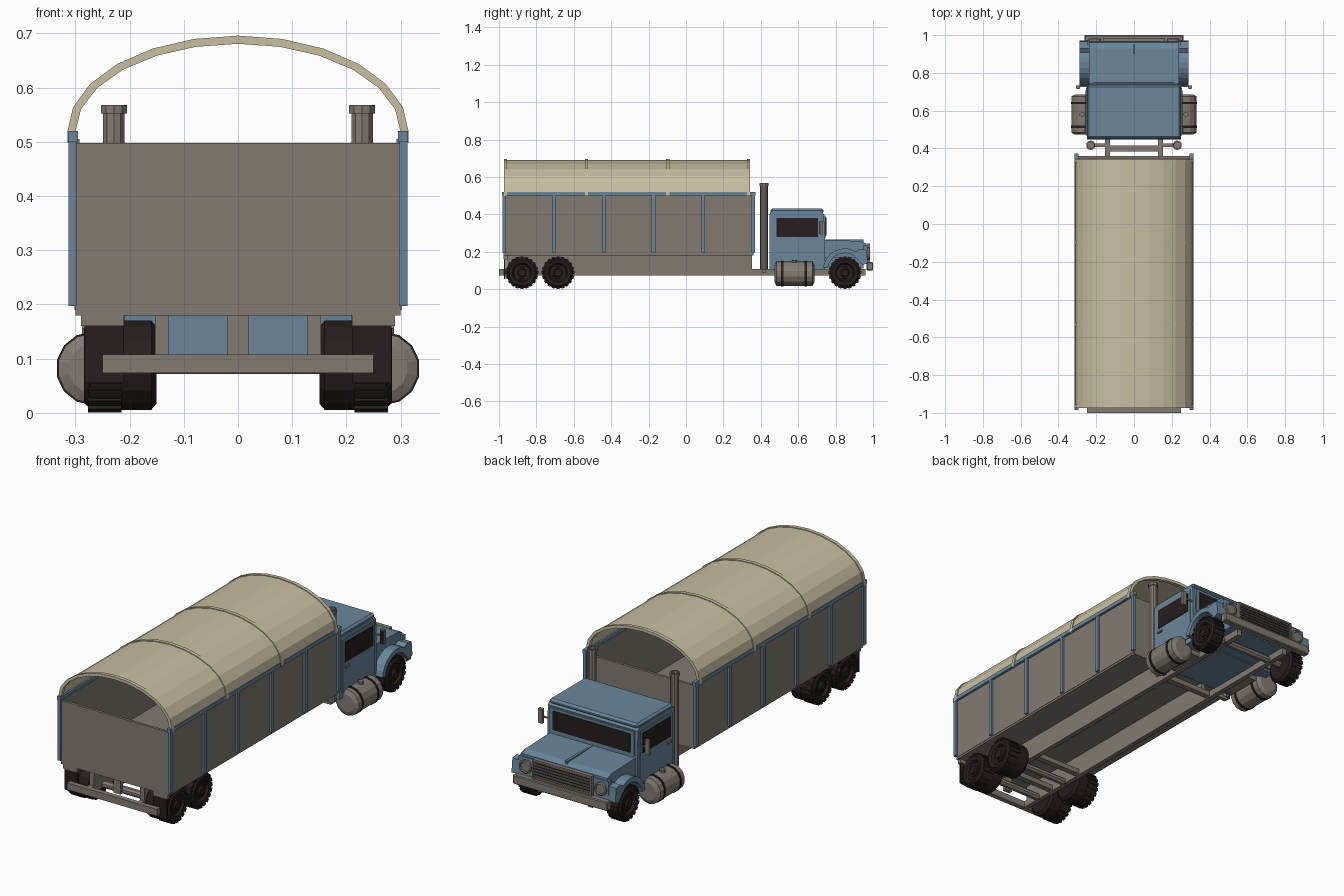
import bpy, bmesh, math
from mathutils import Matrix, Vector

if "Cube" in bpy.data.objects:
    bpy.data.objects.remove(bpy.data.objects["Cube"])


def mat(name, rgb):
    m = bpy.data.materials.new(name)
    m.diffuse_color = (*rgb, 1)
    m.use_nodes = True
    m.node_tree.nodes["Principled BSDF"].inputs["Base Color"].default_value = m.diffuse_color
    return m


BLUE = mat("steel_blue_paint", (0.145, 0.24, 0.33))
GREY = mat("warm_grey_metal", (0.225, 0.197, 0.17))
DARK = mat("dark_rubber_and_glass", (0.021, 0.013, 0.013))
CREAM = mat("cream_canvas", (0.58, 0.52, 0.36))


def finish(name, bm, material):
    bmesh.ops.recalc_face_normals(bm, faces=bm.faces)
    me = bpy.data.meshes.new(name)
    bm.to_mesh(me)
    bm.free()
    me.materials.append(material)
    ob = bpy.data.objects.new(name, me)
    bpy.context.collection.objects.link(ob)
    return ob


def add_box(bm, x, y, z):
    size = Matrix.Diagonal((x[1] - x[0], y[1] - y[0], z[1] - z[0], 1))
    mid = Matrix.Translation((sum(x) / 2, sum(y) / 2, sum(z) / 2))
    return bmesh.ops.create_cube(bm, size=1, matrix=mid @ size)


def box(name, x, y, z, material, bevel=0):
    bm = bmesh.new()
    add_box(bm, x, y, z)
    if bevel:
        bmesh.ops.bevel(bm, geom=bm.edges[:], offset=bevel, segments=1, affect='EDGES')
    return finish(name, bm, material)


def prism(name, profile, axis, t0, t1, material):
    """Extrude a closed outline: (y, z) along x, or (x, z) along y."""
    bm = bmesh.new()
    put = (lambda a, b, t: (t, a, b)) if axis == 'x' else (lambda a, b, t: (a, t, b))
    rings = [[bm.verts.new(put(a, b, t)) for a, b in profile] for t in (t0, t1)]
    n = len(profile)
    for i in range(n):
        j = (i + 1) % n
        bm.faces.new((rings[0][i], rings[0][j], rings[1][j], rings[1][i]))
    for r in rings:
        bm.faces.new(r)
    return finish(name, bm, material)


def lathe(name, profile, axis, centre, sides, material, lugs=None):
    """Spin (distance along axis, radius) points into a closed round part."""
    bm = bmesh.new()
    put = {'x': lambda t, a, b: (t, a, b), 'y': lambda t, a, b: (a, t, b),
           'z': lambda t, a, b: (a, b, t)}[axis]
    c = Vector(centre)
    rings = []
    for t, r in profile:
        angs = [2 * math.pi * (i + .5) / sides for i in range(sides)]
        rings.append([bm.verts.new(c + Vector(put(t, r * math.cos(a), r * math.sin(a)))) for a in angs])
    for p, q in zip(rings, rings[1:]):
        for i in range(sides):
            j = (i + 1) % sides
            bm.faces.new((p[i], p[j], q[j], q[i]))
    bm.faces.new(rings[0])
    bm.faces.new(rings[-1])
    if lugs:  # tread blocks around the rim
        x0, x1, r = lugs
        for i in range(20):
            v = add_box(bm, (x0, x1), (-.008, .008), (r - .012, r))['verts']
            turn = Matrix.Translation(c) @ Matrix.Rotation(2 * math.pi * i / 20, 4, 'X')
            bmesh.ops.transform(bm, matrix=turn, verts=v)
    return finish(name, bm, material)


def span(s, a, b):
    return (a, b) if s > 0 else (-b, -a)


SIDES = ((-1, "left"), (1, "right"))

# Cargo body: floor, end boards, side boards
box("cargo_floor", (-.30, .30), (-.97, .36), (.18, .195), GREY)
box("cargo_tailgate", (-.30, .30), (-.975, -.962), (.18, .498), GREY)
box("cargo_headboard", (-.30, .30), (.348, .361), (.18, .498), GREY)
for s, side in SIDES:
    box(f"cargo_side_{side}", span(s, .292, .302), (-.972, .36), (.19, .505), GREY)
    box(f"cargo_top_rail_{side}", span(s, .295, .314), (-.985, .372), (.50, .52), BLUE)
    for i in range(6):
        y = -.972 + i * .2662
        box(f"cargo_post_{side}_{i}", span(s, .298, .313), (y - .010, y + .010), (.197, .51), BLUE)


# Canvas roof and its hoops
def arch(outer, thick):
    pts = []
    for off in (0, thick):
        arc = [((.311 + outer - off) * math.cos(math.pi * i / 12),
                .518 + (.174 + outer - off) * math.sin(math.pi * i / 12)) for i in range(13)]
        arc = [(arc[0][0], .498)] + arc + [(arc[-1][0], .498)] if outer else arc
        pts += arc if off == 0 else arc[::-1]
    return pts


prism("canvas_cover", arch(0, .006), 'y', -.968, .338, CREAM)
for i, y in enumerate((-.965, -.532, -.098, .334)):
    prism(f"canvas_hoop_{i}", arch(.004, .015), 'y', y - .009, y + .009, CREAM)

# Chassis
box("rear_bumper", (-.25, .25), (-1.0, -.975), (.074, .108), GREY)
box("center_beam", (-.02, .02), (-.96, -.94), (.105, .185), GREY)
for i, y in enumerate((-.78, -.58, .40)):
    box(f"crossmember_{i}", (-.14, .14), (y - .015, y + .015), (.08, .105), GREY)
for s, side in SIDES:
    box(f"chassis_rail_{side}", span(s, .128, .153), (-.98, .96), (.074, .108), GREY)
    box(f"cargo_bearer_{side}", span(s, .128, .153), (-.96, .352), (.108, .182), GREY)
    box(f"mudflap_bracket_{side}", span(s, .21, .29), (-.975, -.955), (.16, .182), GREY)
    box(f"mudflap_{side}", span(s, .21, .283), (-.972, -.964), (.055, .165), DARK)

# Wheels and axles
R = .084
for i, (y, inner) in enumerate(((-.877, .15), (-.684, .15), (.85, .205))):
    lathe(f"axle_{i}", [(-.2, .018), (.2, .018)], 'x', (0, y, .088), 8, GREY)
    for s, side in SIDES:
        prof = [(inner, .05), (inner, .072), (inner + .01, R), (.272, R), (.284, .07),
                (.280, .052), (.268, .045), (.268, .024), (.282, .020)]
        prof = [(s * t, r) for t, r in prof]
        lathe(f"wheel_{i}_{side}", prof, 'x', (0, y, .088), 16, DARK,
              lugs=(*span(s, .215, .277), .0875))
        lathe(f"wheel_bolts_{i}_{side}", [(s * .266, .036), (s * .272, .034)], 'x', (0, y, .088), 8, DARK)

# Cab shell, roof and rear/front panels
prism("cab_body", [(.447, .105), (.447, .40), (.455, .415), (.725, .415), (.738, .40),
                   (.742, .27), (.742, .105)], 'x', -.25, .25, BLUE)
box("cab_roof", (-.247, .247), (.452, .736), (.405, .432), BLUE, .010)
box("windshield_frame", (-.235, .235), (.735, .747), (.272, .395), BLUE)
box("windshield", (-.215, .215), (.742, .750), (.287, .382), DARK)
for s, side in SIDES:
    box(f"door_{side}", span(s, .245, .254), (.468, .722), (.13, .395), BLUE)
    box(f"side_window_{side}", span(s, .250, .257), (.485, .706), (.28, .38), DARK)
    box(f"door_handle_{side}", span(s, .252, .262), (.485, .515), (.252, .261), GREY)
    # Mirrors
    box(f"mirror_arm_{side}", span(s, .25, .30), (.726, .732), (.325, .332), GREY)
    box(f"mirror_{side}", span(s, .285, .307), (.718, .733), (.292, .365), GREY)
    box(f"mirror_glass_{side}", span(s, .288, .304), (.715, .719), (.296, .361), DARK)

# Hood, nose and front fenders
prism("hood", [(.735, .17), (.735, .264), (.93, .257), (.962, .245), (.966, .17)], 'x', -.238, .238, BLUE)
box("hood_ridge", (-.006, .006), (.745, .95), (.25, .266), BLUE)
box("engine_bay", (-.19, .19), (.735, .95), (.11, .20), BLUE)
box("nose_panel", (-.25, .25), (.948, .97), (.135, .235), BLUE)
for s, side in SIDES:
    angs = [math.radians(a) for a in range(172, 55, -14)]
    ring = lambda r: [(.85 + r * math.cos(a), .10 + r * math.sin(a)) for a in angs]
    outline = ring(.118) + [(.93, .215), (.965, .21), (.972, .14), (.945, .13)] + ring(.093)[::-1]
    prism(f"fender_{side}", outline, 'x', *span(s, .19, .288), BLUE)
    lathe(f"headlight_{side}", [(.965, .034), (.980, .034), (.983, .027), (.977, .024)], 'y',
          (s * .208, 0, .19), 12, GREY)

# Grille and front bumper
box("grille_back", (-.16, .16), (.965, .974), (.145, .24), DARK)
for i in range(6):
    z = .155 + i * .0145
    box(f"grille_slat_{i}", (-.158, .158), (.97, .982), (z, z + .006), GREY)
for x in (-.165, .157):
    box("grille_frame_side", (x, x + .008), (.965, .985), (.143, .244), GREY)
for z in (.143, .236):
    box("grille_frame_bar", (-.165, .165), (.965, .985), (z, z + .008), GREY)
box("front_bumper", (-.262, .262), (.966, 1.0), (.10, .145), GREY, .004)

# Fuel tanks with straps, and exhaust stacks
for s, side in SIDES:
    c = (s * .268, 0, .082)
    lathe(f"fuel_tank_{side}", [(.474, .045), (.484, .065), (.676, .065), (.686, .045)], 'y', c, 14, GREY)
    for i, y in enumerate((.515, .640)):
        lathe(f"tank_strap_{side}_{i}", [(y - .006, .068), (y + .006, .068)], 'y', c, 14, DARK)
    lathe(f"tank_cap_{side}", [(.14, .014), (.157, .014)], 'z', (s * .275, .58, 0), 8, GREY)
    box(f"tank_bracket_{side}", span(s, .14, .26), (.49, .67), (.08, .11), GREY)
    lathe(f"exhaust_stack_{side}", [(.105, .021), (.552, .021), (.552, .025), (.568, .025),
                                    (.568, .018), (.54, .018)], 'z', (s * .229, .417, 0), 10, GREY)
    box(f"exhaust_bracket_{side}", span(s, .14, .23), (.407, .427), (.09, .108), GREY)
